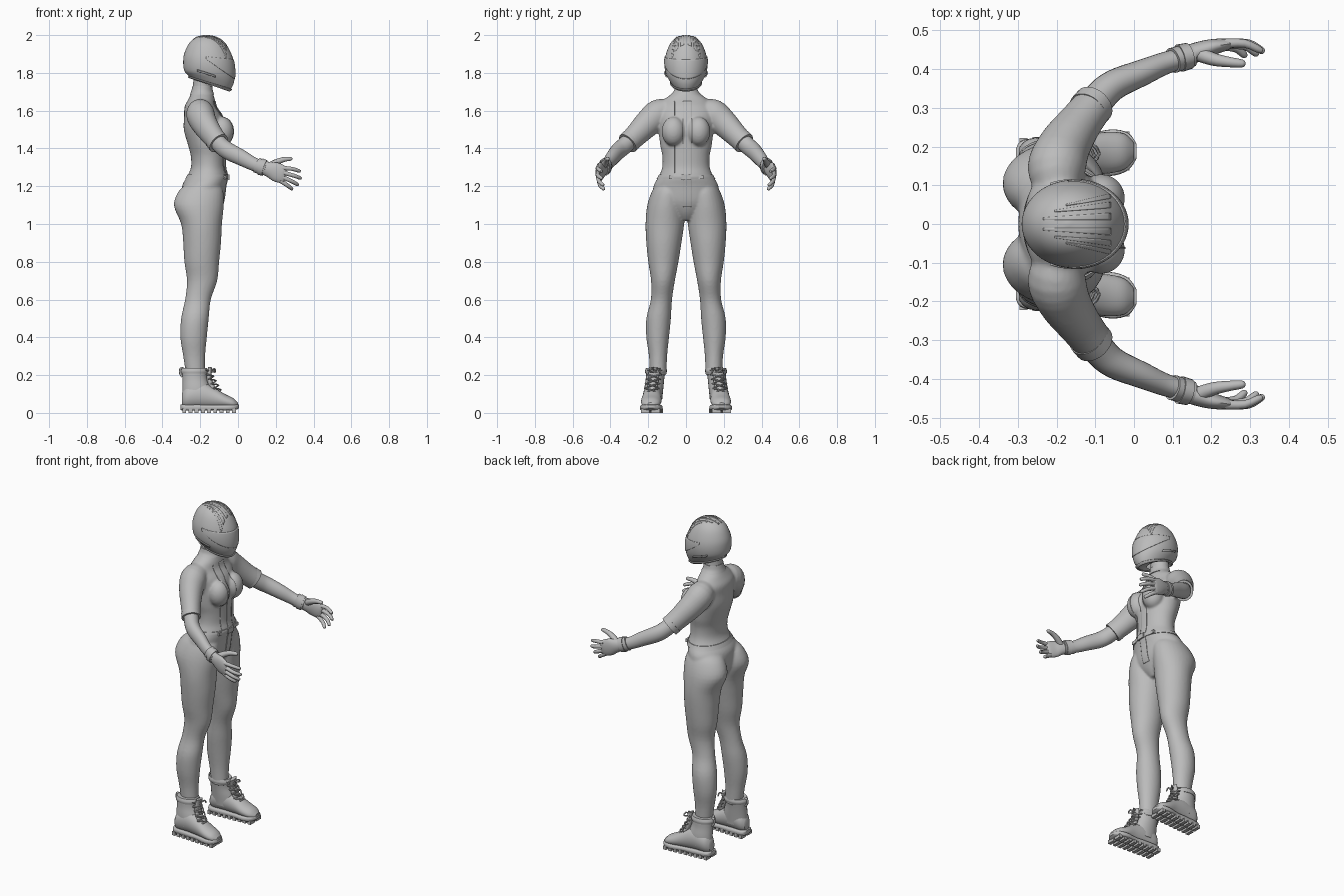
import bpy, bmesh, math
from mathutils import Vector

if "Cube" in bpy.data.objects:
    bpy.data.objects.remove(bpy.data.objects["Cube"])

grey = bpy.data.materials.new("plain_grey")
grey.use_nodes = True
grey.diffuse_color = (0.5, 0.5, 0.5, 1)
grey.node_tree.nodes["Principled BSDF"].inputs["Base Color"].default_value = (0.5, 0.5, 0.5, 1)


def sample(rings, t):
    """Smooth interpolation through a list of rings."""
    i = min(int(t), len(rings) - 2)
    f = t - i
    p = [rings[min(max(i + k, 0), len(rings) - 1)] for k in (-1, 0, 1, 2)]
    return [b + 0.5 * f * (c - a + f * (2 * a - 5 * b + 4 * c - d + f * (3 * (b - c) + d - a)))
            for a, b, c, d in zip(*p)]


def loft(bm, rings, hint, axis=None, n=24, steps=4, power=1.0, side=1):
    """Skin rings (x, y, z, a, b); a lies along hint, b across it."""
    count = (len(rings) - 1) * steps
    data = [sample(rings, k / steps) for k in range(count + 1)]
    loops = []
    for k, d in enumerate(data):
        c = Vector(d[:3])
        if axis:
            t = Vector(axis)
        else:
            t = (Vector(data[min(k + 1, count)][:3]) - Vector(data[max(k - 1, 0)][:3])).normalized()
        u = Vector(hint)
        u = (u - u.dot(t) * t).normalized()
        w = t.cross(u)
        loop = []
        for j in range(n):
            q = math.tau * j / n
            cs, sn = math.cos(q), math.sin(q)
            v = (c + u * d[3] * math.copysign(abs(cs) ** power, cs)
                 + w * d[4] * math.copysign(abs(sn) ** power, sn))
            loop.append(bm.verts.new((v.x, v.y * side, v.z)))
        loops.append(loop)
    for p, q in zip(loops, loops[1:]):
        for j in range(n):
            bm.faces.new((p[j], p[(j + 1) % n], q[(j + 1) % n], q[j]))
    bm.faces.new(loops[0])
    bm.faces.new(loops[-1])


def tube(bm, pts, r0, r1, n=10, steps=3):
    """Tapered tube with rounded ends."""
    m = len(pts) - 1
    rings = [(*p, r0 + (r1 - r0) * i / m, r0 + (r1 - r0) * i / m) for i, p in enumerate(pts)]
    a, b = Vector(pts[-1]), Vector(pts[-2])
    tip = a + (a - b).normalized() * r1 * 0.8
    rings.append((*tip, r1 * 0.25, r1 * 0.25))
    loft(bm, rings, (0.1, 0.3, 1), n=n, steps=steps)


def finish(bm, name, mirror=False, thick=0, angle=40):
    bmesh.ops.recalc_face_normals(bm, faces=bm.faces)
    me = bpy.data.meshes.new(name)
    bm.to_mesh(me)
    bm.free()
    me.materials.append(grey)
    ob = bpy.data.objects.new(name, me)
    bpy.context.collection.objects.link(ob)
    bpy.ops.object.select_all(action='DESELECT')
    ob.select_set(True)
    bpy.context.view_layer.objects.active = ob
    bpy.ops.object.shade_smooth_by_angle(angle=math.radians(angle))
    if mirror:
        ob.modifiers.new("mirror", 'MIRROR').use_axis = (False, True, False)
    if thick:
        ob.modifiers.new("thickness", 'SOLIDIFY').thickness = thick
    return ob


def patch(name, f, nu, nv, thick, mirror=False):
    """Grid surface from f(u, v), given a thickness."""
    bm = bmesh.new()
    g = [[bm.verts.new(f(i / nu, j / nv)) for j in range(nv + 1)] for i in range(nu + 1)]
    for i in range(nu):
        for j in range(nv):
            bm.faces.new((g[i][j], g[i + 1][j], g[i + 1][j + 1], g[i][j + 1]))
    bmesh.ops.remove_doubles(bm, verts=bm.verts, dist=0.0004)
    return finish(bm, name, mirror, thick)


def wrap(ob, target, axis):
    """Project a patch onto another part, before it is thickened."""
    m = ob.modifiers.new("wrap", 'SHRINKWRAP')
    m.target, m.wrap_method, m.offset = target, 'PROJECT', 0.003
    m.use_project_x, m.use_project_z = axis == 'x', axis == 'z'
    m.use_positive_direction, m.use_negative_direction = False, True
    ob.modifiers.move(len(ob.modifiers) - 1, 0)


X, Y, Z = (1, 0, 0), (0, 1, 0), (0, 0, 1)

# Suit: torso, bust, legs and short sleeves fused into one skin
torso = [(-.18, 0, 1.02, .05, .05), (-.185, 0, 1.06, .085, .10), (-.185, 0, 1.12, .11, .17),
         (-.18, 0, 1.2, .116, .172), (-.162, 0, 1.25, .108, .145), (-.157, 0, 1.3, .092, .126),
         (-.158, 0, 1.36, .092, .125), (-.165, 0, 1.42, .10, .137), (-.175, 0, 1.5, .112, .145),
         (-.183, 0, 1.57, .102, .152), (-.198, 0, 1.62, .085, .145), (-.193, 0, 1.66, .07, .115),
         (-.19, 0, 1.69, .058, .075), (-.19, 0, 1.72, .05, .056), (-.185, 0, 1.79, .05, .055)]
leg = [(-.185, .085, 1.22, .07, .06), (-.195, .092, 1.18, .115, .085), (-.2075, .105, 1.1, .132, .1),
       (-.193, .112, 1.0, .108, .102), (-.19, .117, .9, .1, .093), (-.192, .12, .8, .092, .08),
       (-.19, .122, .7, .08, .063), (-.212, .13, .6, .068, .056), (-.228, .145, .5, .073, .065),
       (-.235, .15, .4, .07, .06), (-.232, .148, .3, .058, .048), (-.225, .147, .2, .05, .044)]
sleeve = [(-.19, .07, 1.61, .05, .05), (-.2, .14, 1.585, .078, .075), (-.18, .2, 1.535, .073, .068),
          (-.14, .26, 1.475, .063, .057), (-.105, .305, 1.43, .058, .052)]
bm = bmesh.new()
loft(bm, torso, X, Z, n=40)
for s in (1, -1):
    loft(bm, leg, X, Z, n=32, side=s)
    loft(bm, sleeve, Z, side=s)
    bust = bmesh.ops.create_uvsphere(bm, u_segments=24, v_segments=16, radius=1)["verts"]
    for v in bust:
        v.co = (-.085 + v.co.x * .062, s * .066 + v.co.y * .063, 1.49 + v.co.z * .078)
suit = finish(bm, "suit")
rm = suit.modifiers.new("fuse", 'REMESH')
rm.mode, rm.voxel_size, rm.use_smooth_shade = 'VOXEL', 0.007, True
sm = suit.modifiers.new("soften", 'SMOOTH')
sm.factor, sm.iterations = 0.5, 5

# Sleeve hems and waist belt
bm = bmesh.new()
loft(bm, [(-.119, .291, 1.446, .06, .054), (-.103, .309, 1.427, .06, .054)], Z)
finish(bm, "sleeve_hem", True)
bm = bmesh.new()
loft(bm, [(-.166, 0, 1.238, .114, .156), (-.162, 0, 1.25, .112, .149), (-.16, 0, 1.262, .108, .143)],
     X, Z, n=48)
finish(bm, "belt")

# Front placket, seam strip, and belt buckle
for name, y0, y1, z0 in (("front_placket", -.016, .03, 1.09), ("chest_seam", -.064, -.06, 1.27)):
    strip = patch(name, lambda u, v: (.1, y0 + (y1 - y0) * u, z0 + (1.65 - z0) * v), 8, 90, .004)
    wrap(strip, suit, 'x')
bm = bmesh.new()
for y, w, h in ((0, .05, .03), (.075, .035, .02), (-.075, .03, .02)):
    cube = bmesh.ops.create_cube(bm, size=1)["verts"]
    for v in cube:
        v.co = (-.054 - abs(y) * .22 + v.co.x * .016, y + v.co.y * w, 1.248 + v.co.z * h)
finish(bm, "belt_buckle")

# Helmet shell: rings of centre x, half length, half width, height, tilt
shell = [(-.17, .0001, .0001, 2, 0), (-.166, .055, .05, 1.988, 0), (-.163, .097, .083, 1.955, 0),
         (-.16, .125, .106, 1.9, 0), (-.155, .135, .114, 1.85, -.004), (-.151, .134, .108, 1.8, -.014),
         (-.148, .122, .09, 1.765, -.028), (-.152, .1, .07, 1.742, -.035), (-.17, .06, .058, 1.755, -.02)]


def helmet_point(q, t, out=0.0):
    cx, a, b, z, tilt = sample(shell, t)
    c, s = math.cos(q), math.sin(q)
    return (cx + (a + out) * c, (b + out) * s, z + tilt * c)


helmet = patch("helmet_shell", lambda u, v: helmet_point(math.tau * u, 8 * v), 48, 40, 0)


def visor_point(u, v):
    q = (u * 2 - 1) * 1.65
    k = (q / 1.65) ** 2
    low, high = 5.35 - 1.8 * k, 3.55 - .3 * k
    return helmet_point(q, high + (low - high) * v, .003)


patch("visor", visor_point, 40, 12, .007)
patch("helmet_rim", lambda u, v: helmet_point(math.tau * u, 6.55 + .4 * v, .002), 48, 4, .006)
patch("side_vent", lambda u, v: helmet_point(1.35 + .7 * u, 5.2 - .5 * u + .25 * v, .002), 10, 4, .006, True)

# Raised fins running over the crown
for i, (y, w) in enumerate(((.018, .012), (.045, .01), (.066, .008))):
    fin = patch("crown_fin_%d" % i, lambda u, v: (
        -.235 + .03 * i + (.175 - .03 * i) * u,
        y * (.75 + .35 * u) + w * (v - .5) * (.5 + u), 2.1), 24, 4, .006)
    wrap(fin, helmet, 'z')
    fin.modifiers.new("mirror", 'MIRROR').use_axis = (False, True, False)

# Collar
bm = bmesh.new()
loft(bm, [(-.19, 0, 1.685, .064, .08), (-.19, 0, 1.705, .057, .064), (-.188, 0, 1.73, .053, .058)], X, Z, n=32)
finish(bm, "collar")

# Forearm, glove cuff and hand
bm = bmesh.new()
loft(bm, [(-.14, .26, 1.475, .045, .042), (-.09, .325, 1.415, .046, .042), (-.05, .36, 1.385, .046, .039),
          (.02, .39, 1.35, .042, .034), (.08, .415, 1.318, .036, .029), (.14, .432, 1.295, .033, .026)], Z)
finish(bm, "forearm", True)
bm = bmesh.new()
loft(bm, [(.1, .422, 1.312, .042, .033), (.12, .428, 1.303, .04, .032), (.15, .436, 1.294, .038, .03)], Z)
loft(bm, [(.118, .428, 1.304, .045, .036), (.142, .434, 1.296, .043, .034)], Z)
finish(bm, "glove_cuff", True)
bm = bmesh.new()
loft(bm, [(.135, .434, 1.298, .034, .026), (.17, .446, 1.287, .042, .025), (.2, .456, 1.276, .05, .021),
          (.235, .463, 1.262, .047, .016), (.25, .466, 1.258, .036, .009)], Z, n=20)
fingers = [((.235, .466, 1.296), (.285, .466, 1.292), (.325, .449, 1.28)),
           ((.24, .466, 1.272), (.295, .466, 1.256), (.33, .447, 1.243)),
           ((.235, .464, 1.248), (.285, .46, 1.226), (.315, .44, 1.208)),
           ((.225, .46, 1.229), (.262, .454, 1.204), (.285, .436, 1.186))]
for f in fingers:
    tube(bm, f, .0125, .009)
tube(bm, ((.165, .44, 1.305), (.205, .425, 1.328), (.245, .418, 1.342), (.28, .414, 1.345)), .02, .01)
finish(bm, "glove_hand", True)

# Boots: upper, shaft, collar and heel loop
bm = bmesh.new()
loft(bm, [(-.297, .172, .07, .025, .035), (-.27, .174, .085, .046, .06), (-.2, .176, .095, .05, .07),
          (-.13, .18, .08, .05, .056), (-.07, .184, .062, .054, .038), (-.025, .187, .05, .046, .028),
          (0, .188, .042, .022, .012)], Y, X)
finish(bm, "boot_foot", True)
bm = bmesh.new()
loft(bm, [(-.215, .174, .07, .08, .048), (-.22, .17, .13, .074, .05), (-.228, .164, .18, .066, .049),
          (-.23, .16, .225, .067, .052)], X, Z)
loft(bm, [(-.23, .16, .208, .07, .055), (-.23, .159, .222, .073, .058), (-.23, .158, .238, .066, .054)], X, Z)
tube(bm, ((-.294, .163, .19), (-.306, .162, .21), (-.304, .161, .235), (-.29, .161, .235)), .006, .006)
finish(bm, "boot_shaft", True)

# Sole with lugs
bm = bmesh.new()
loft(bm, [(-.305, .172, .03, .022, .013), (-.285, .172, .028, .045, .016), (-.2, .176, .028, .05, .016),
          (-.13, .18, .028, .05, .014), (-.06, .184, .028, .06, .016), (-.015, .187, .03, .048, .015),
          (.006, .188, .034, .02, .009)], Y, X, power=.5)
for i in range(9):
    x = -.285 + i * .033
    for s in (-1, 1):
        lug = bmesh.ops.create_cube(bm, size=1)["verts"]
        for v in lug:
            v.co = (x + v.co.x * .02, .172 + .002 * i + s * .028 + v.co.y * .045, .011 + v.co.z * .022)
finish(bm, "boot_sole", True)

# Tongue and crossed laces
bm = bmesh.new()
loft(bm, [(-.095, .182, .098, .028, .012), (-.135, .178, .135, .028, .014), (-.152, .172, .185, .028, .014),
          (-.148, .165, .24, .03, .01)], Y)
for i in range(5):
    x, y, z = -.098 - .013 * i + .004 * max(0, i - 3), .182 - .004 * i, .112 + .024 * i
    for s in (-1, 1):
        tube(bm, ((x - .02, y - s * .036, z - .006), (x + .008, y, z + .01), (x - .022, y + s * .036, z + .018)),
             .004, .004, n=8)
tube(bm, ((-.14, .166, .222), (-.125, .178, .235), (-.12, .192, .22), (-.136, .17, .218),
          (-.125, .15, .232), (-.122, .138, .215)), .004, .004, n=8)
finish(bm, "boot_laces", True)
